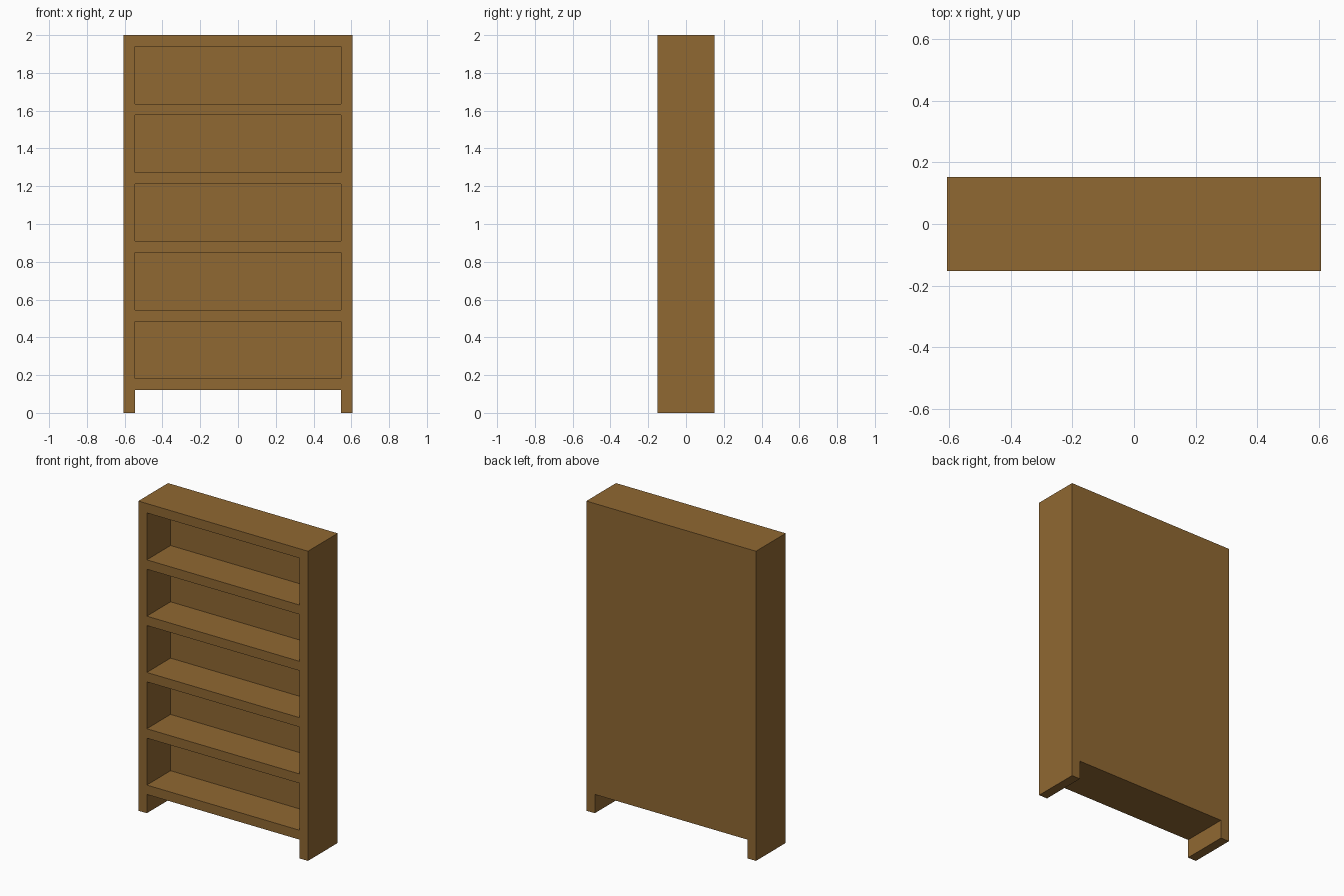
import bpy
import bmesh
from mathutils import Matrix, Vector

if "Cube" in bpy.data.objects:
    bpy.data.objects.remove(bpy.data.objects["Cube"])

B = 2 / 33                      # board thickness, the module for everything
WIDTH, DEPTH, HEIGHT = 20 * B, 5 * B, 33 * B
INNER = WIDTH / 2 - B           # inside half width
LEG, OPENING, BAYS = 2 * B, 5 * B, 5


def add_box(bm, lo, hi):
    lo, hi = Vector(lo), Vector(hi)
    bmesh.ops.create_cube(bm, size=1, matrix=Matrix.Translation((lo + hi) / 2)
                          @ Matrix.Diagonal((*(hi - lo), 1)))


def make_object(name, boxes):
    bm = bmesh.new()
    for lo, hi in boxes:
        add_box(bm, lo, hi)
    mesh = bpy.data.meshes.new(name)
    bm.to_mesh(mesh)
    bm.free()
    obj = bpy.data.objects.new(name, mesh)
    bpy.context.collection.objects.link(obj)
    return obj


# Solid block that becomes the one-piece case
case = make_object("bookcase", [((-WIDTH / 2, -DEPTH / 2, 0),
                                 (WIDTH / 2, DEPTH / 2, HEIGHT))])

# Leg gap right through, plus five bays that stop at the back panel
voids = [((-INNER, -DEPTH, -B), (INNER, DEPTH, LEG))]
for i in range(BAYS):
    z = LEG + B + i * (OPENING + B)
    voids.append(((-INNER, -DEPTH, z), (INNER, DEPTH / 2 - B, z + OPENING)))
cutter = make_object("opening_cutter", voids)
cutter.hide_render = True
cutter.hide_viewport = True
cutter.display_type = 'WIRE'

cut = case.modifiers.new("openings", 'BOOLEAN')
cut.operation = 'DIFFERENCE'
cut.solver = 'EXACT'
cut.object = cutter

# Brown wood
wood = bpy.data.materials.new("wood")
wood.diffuse_color = (0.279, 0.138, 0.032, 1)
wood.use_nodes = True
wood.node_tree.nodes["Principled BSDF"].inputs["Base Color"].default_value = wood.diffuse_color
case.data.materials.append(wood)
